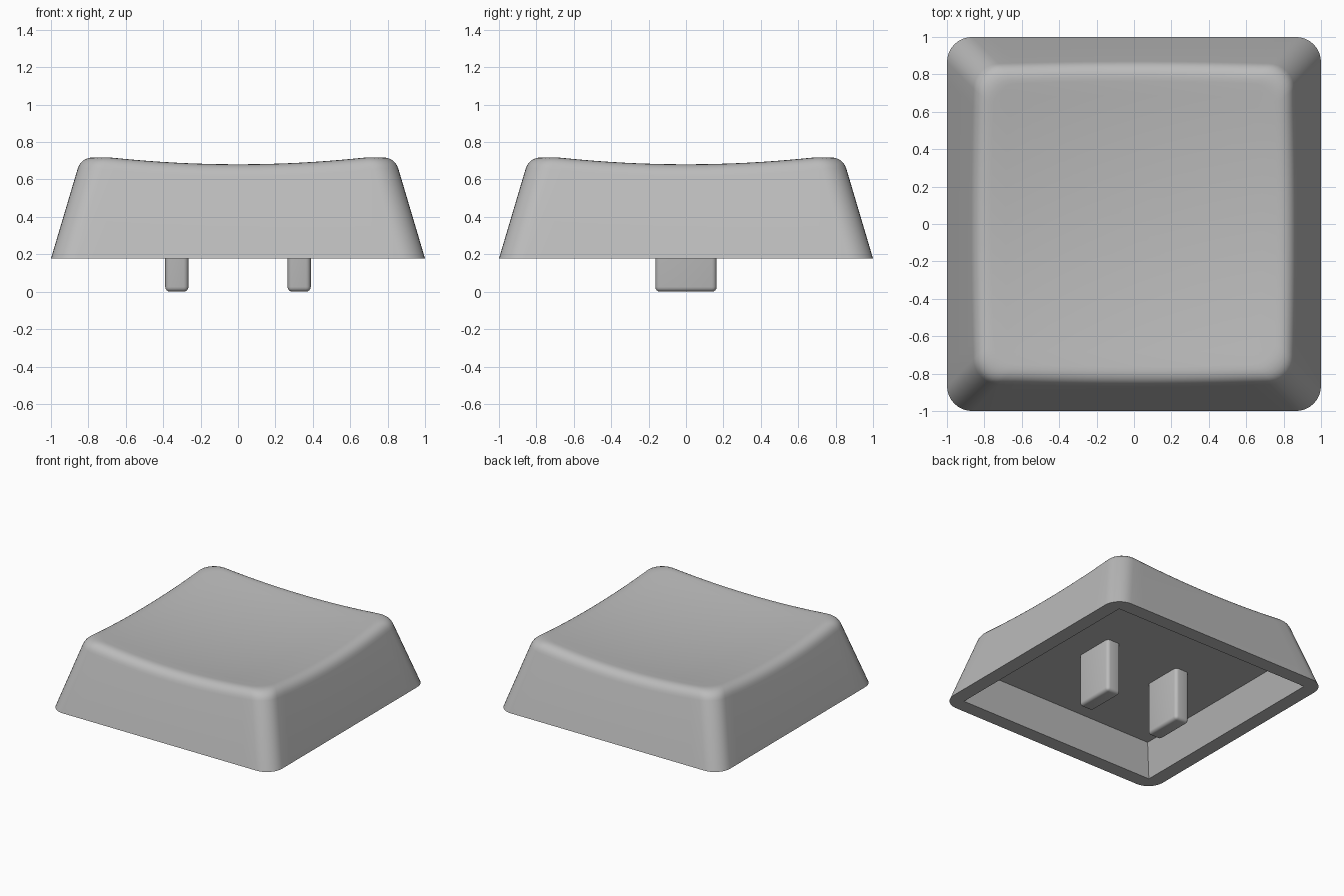
import bpy, bmesh, math
from mathutils import Vector

if "Cube" in bpy.data.objects:
    bpy.data.objects.remove(bpy.data.objects["Cube"])

SIDE_STEPS, ARC_STEPS, FILLET_STEPS, DISH_STEPS = 16, 8, 7, 10
BASE_Z, SLOPE, RADIUS = 0.177, 0.297, 0.135

grey = bpy.data.materials.new("light grey")
grey.diffuse_color = (0.5, 0.5, 0.5, 1)
grey.use_nodes = True
grey.node_tree.nodes["Principled BSDF"].inputs["Base Color"].default_value = grey.diffuse_color


def dish(x, y):
    """Height of the concave top."""
    return 0.632 + 0.082 * (x * x + y * y)


def wall_points(z_of):
    """Rounded square outline on the sloped wall; z_of gives the height per index."""
    pts = []
    for q in range(4):
        turn = math.radians(90 * q)
        for k in range(SIDE_STEPS + ARC_STEPS):
            z = z_of(len(pts))
            half = 1 - SLOPE * (z - BASE_Z)
            flat = half - RADIUS
            if k < SIDE_STEPS:
                x, y = half, flat * (2 * k / SIDE_STEPS - 1)
            else:
                a = math.radians(90) * (k - SIDE_STEPS) / ARC_STEPS
                x, y = flat + RADIUS * math.cos(a), flat + RADIUS * math.sin(a)
            pts.append(Vector((x * math.cos(turn) - y * math.sin(turn),
                               x * math.sin(turn) + y * math.cos(turn), z)))
    return pts


def bridge(bm, a, b):
    n = len(a)
    for i in range(n):
        bm.faces.new((a[i], a[(i + 1) % n], b[(i + 1) % n], b[i]))


def finish(bm, name):
    bmesh.ops.recalc_face_normals(bm, faces=bm.faces[:])
    mesh = bpy.data.meshes.new(name)
    bm.to_mesh(mesh)
    bm.free()
    mesh.materials.append(grey)
    obj = bpy.data.objects.new(name, mesh)
    bpy.context.collection.objects.link(obj)
    bpy.ops.object.select_all(action='DESELECT')
    obj.select_set(True)
    bpy.context.view_layer.objects.active = obj
    bpy.ops.object.shade_smooth_by_angle(angle=math.radians(35))
    return obj


# Sharp line where the sloped wall meets the dish
edge = wall_points(lambda i: 0.7)
for _ in range(8):
    heights = [dish(p.x, p.y) for p in edge]
    edge = wall_points(lambda i: heights[i])

# Outer shell: wall, rounded shoulder and dished top
rings = [wall_points(lambda i: BASE_Z)]
low = wall_points(lambda i: heights[i] - 0.075)
inner = []
for p in edge:
    s = 1 - 0.085 / max(abs(p.x), abs(p.y))
    inner.append(Vector((p.x * s, p.y * s, dish(p.x * s, p.y * s))))
for k in range(FILLET_STEPS + 1):
    t = k / FILLET_STEPS
    rings.append([a * (1 - t) ** 2 + e * (2 * t * (1 - t)) + b * t * t
                  for a, e, b in zip(low, edge, inner)])
for k in range(1, DISH_STEPS):
    s = 1 - k / DISH_STEPS
    rings.append([Vector((p.x * s, p.y * s, dish(p.x * s, p.y * s))) for p in inner])

bm = bmesh.new()
loops = [[bm.verts.new(p) for p in ring] for ring in rings]
for a, b in zip(loops, loops[1:]):
    bridge(bm, a, b)
centre = bm.verts.new((0, 0, dish(0, 0)))
last = loops[-1]
for i in range(len(last)):
    bm.faces.new((last[i], last[(i + 1) % len(last)], centre))

# Underside: flat rim and square cavity
def square(half, z):
    return [bm.verts.new((x * half, y * half, z))
            for x, y in ((1, -1), (1, 1), (-1, 1), (-1, -1))]

mouth, ceiling = square(0.885, BASE_Z), square(0.81, 0.425)
base, n = loops[0], len(loops[0])
step = n // 4
for q in range(4):
    start = q * step
    for k in range(step):
        i, j = (start + k) % n, (start + k + 1) % n
        # the side fans to its first corner up to the middle, then to the next
        corner = mouth[q] if k < SIDE_STEPS // 2 else mouth[(q + 1) % 4]
        bm.faces.new((base[i], base[j], corner))
        if k == SIDE_STEPS // 2:
            bm.faces.new((base[i], mouth[(q + 1) % 4], mouth[q]))
bridge(bm, mouth, ceiling)
bm.faces.new(ceiling)
finish(bm, "keycap_shell")

# Two mounting prongs below the ceiling
for side, name in ((-1, "left_prong"), (1, "right_prong")):
    bm = bmesh.new()
    bmesh.ops.create_cube(bm, size=1)
    for v in bm.verts:
        v.co = Vector((v.co.x * 0.124 + side * 0.327, v.co.y * 0.328, (v.co.z + 0.5) * 0.44))
    rounded = [e for e in bm.edges if min(v.co.z for v in e.verts) < 0.01]
    bmesh.ops.bevel(bm, geom=rounded, offset=0.026, segments=4,
                    profile=0.5, affect='EDGES')
    finish(bm, name)
